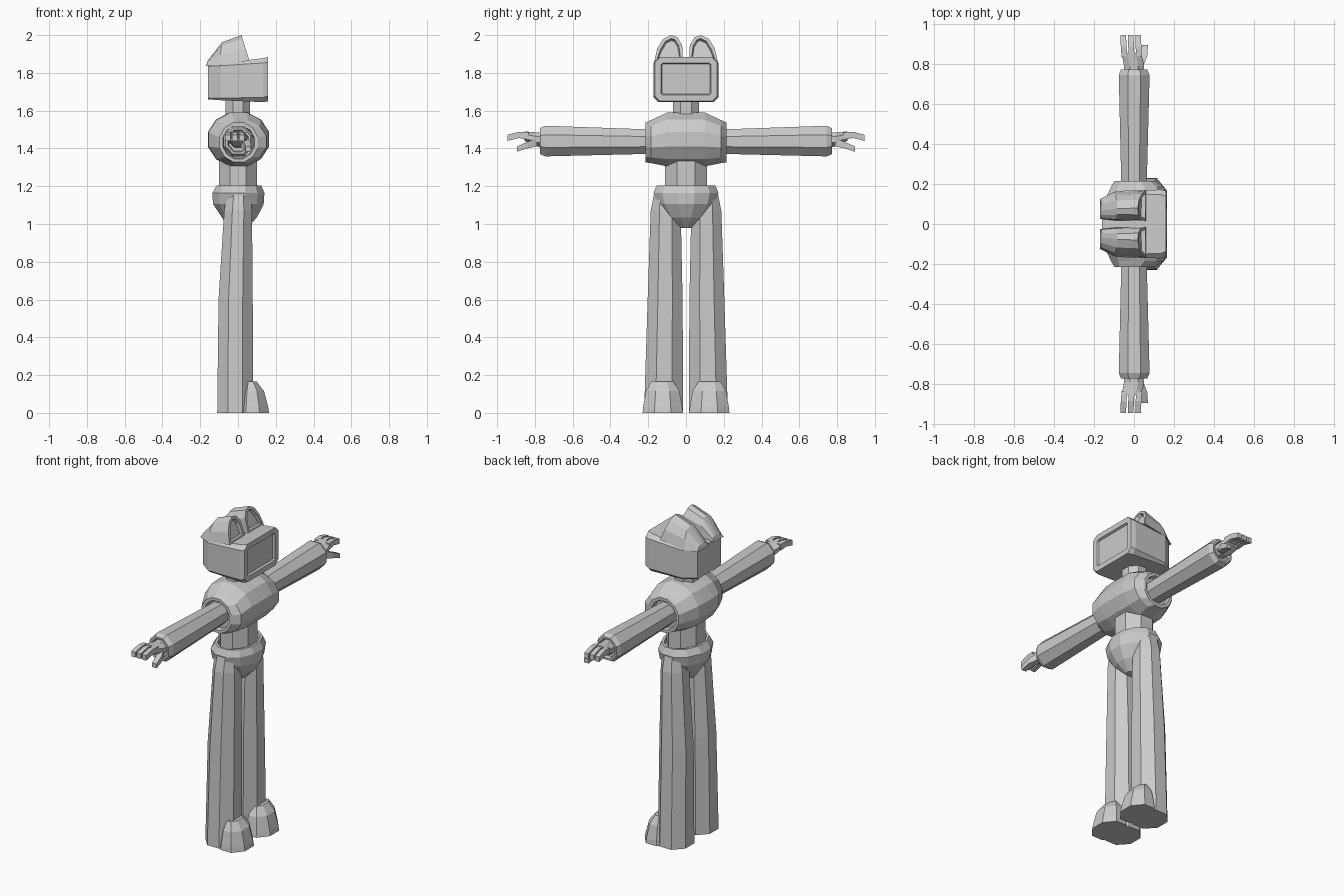
import bpy, bmesh, math
from mathutils import Vector

if "Cube" in bpy.data.objects:
    bpy.data.objects.remove(bpy.data.objects["Cube"])


def loft(name, rings, inset=None, both=False, mirror=False):
    """Skin equal-length point rings; optionally inset (width, depth) the last/both caps."""
    bm = bmesh.new()
    rows = [[bm.verts.new(p) for p in r] for r in rings]
    n = len(rows[0])
    for a, b in zip(rows, rows[1:]):
        for i in range(n):
            j = (i + 1) % n
            bm.faces.new((a[i], a[j], b[j], b[i]))
    caps = [bm.faces.new(rows[-1]), bm.faces.new(rows[0][::-1])]
    bmesh.ops.recalc_face_normals(bm, faces=bm.faces)
    if inset:
        bmesh.ops.inset_individual(bm, faces=caps if both else caps[:1],
                                   thickness=inset[0], depth=0)
        bmesh.ops.inset_individual(bm, faces=caps if both else caps[:1],
                                   thickness=0.006, depth=-inset[1])
    me = bpy.data.meshes.new(name)
    bm.to_mesh(me)
    bm.free()
    ob = bpy.data.objects.new(name, me)
    bpy.context.collection.objects.link(ob)
    if mirror:
        m = ob.modifiers.new("Mirror", 'MIRROR')
        m.use_axis = (False, True, False)
    return ob


def unit(n):
    return [(math.cos((i + .5) * math.tau / n), math.sin((i + .5) * math.tau / n))
            for i in range(n)]


def fit(n, lo_a, hi_a, lo_b, hi_b):
    """n-gon stretched to fill the given bounds."""
    k = math.cos(math.pi / n) if n % 4 == 0 else 1
    return [((lo_a + hi_a) / 2 + c / k * (hi_a - lo_a) / 2,
             (lo_b + hi_b) / 2 + s / k * (hi_b - lo_b) / 2) for c, s in unit(n)]


def ring_z(z, x0, x1, y0, y1, n=8):
    return [(a, b, z) for a, b in fit(n, x0, x1, y0, y1)]


def ring_y(y, x0, x1, z0, z1, n=8):
    return [(a, y, b) for a, b in fit(n, x0, x1, z0, z1)]


def box_x(x, w, z0, z1, ch):
    """Rectangle across x with chamfered corners."""
    pts = [(w - ch, z0), (w, z0 + ch), (w, z1 - ch), (w - ch, z1)]
    pts += [(-y, z) for y, z in reversed(pts)]
    return [(x, y, z) for y, z in pts]


# Head with recessed screen facing +x
loft("head", [box_x(-.16, .115, 1.66, 1.842, .008),
              box_x(-.09, .165, 1.655, 1.85, .012),
              box_x(.135, .172, 1.645, 1.878, .025),
              box_x(.16, .165, 1.65, 1.884, .028)], inset=(.035, .012))

# Ears: an arched section swept from back to front
ARCH = [(.0, 0), (.03, .62), (.2, .92), (.42, 1), (.7, .85), (.9, .48), (1, 0)]


def arch(x0, x1, z0, z1, y0, y1):
    return [(x0 + (x1 - x0) * v, y0 + (y1 - y0) * u, z0 + (z1 - z0) * v) for u, v in ARCH]


loft("ear", [arch(-.17, -.16, 1.835, 1.865, .025, .125),
             arch(-.10, -.085, 1.84, 1.962, .018, .16),
             arch(.06, .018, 1.865, 2.0, .016, .167)], inset=(.018, .02), mirror=True)

# Neck and waist
loft("neck", [ring_z(1.56, -.065, .063, -.07, .07), ring_z(1.67, -.065, .063, -.07, .07)])
loft("waist", [ring_z(1.17, -.10, .10, -.112, .112), ring_z(1.34, -.10, .10, -.112, .112)])

# Torso lofted sideways, ending in recessed shoulder sockets
half = [(.215, -.098, .105, 1.327, 1.537), (.185, -.115, .15, 1.322, 1.55),
        (.10, -.155, .163, 1.305, 1.59), (.04, -.16, .165, 1.305, 1.592)]
sections = half + [(-h[0],) + h[1:] for h in reversed(half)]
loft("torso", [ring_y(*s, n=12) for s in sections], inset=(.018, .025), both=True)

# Hips with rim around the waist
loft("hips", [ring_z(.98, -.05, .05, -.035, .035, 12), ring_z(1.035, -.085, .10, -.105, .105, 12),
              ring_z(1.105, -.132, .136, -.155, .155, 12),
              ring_z(1.165, -.136, .14, -.172, .172, 12),
              ring_z(1.205, -.112, .122, -.155, .155, 12)], inset=(.015, .02))

# Flared legs
loft("leg", [ring_z(0, -.11, .08, .015, .222), ring_z(.6, -.103, .078, .018, .203),
             ring_z(1.07, -.073, .074, .028, .187), ring_z(1.165, -.058, .065, .06, .168)],
     mirror=True)

# Feet poking out of the trouser hems
loft("foot", [ring_z(0, -.01, .165, .015, .23), ring_z(.03, -.005, .16, .02, .227),
              ring_z(.115, .01, .138, .035, .212), ring_z(.165, .035, .1, .065, .185)],
     mirror=True)

# Sleeves with open cuffs
loft("arm", [ring_y(.17, -.063, .063, 1.372, 1.5), ring_y(.745, -.076, .078, 1.358, 1.52),
             ring_y(.772, -.065, .066, 1.37, 1.508)], inset=(.012, .02), mirror=True)


def quad_y(y, x0, x1, z0, z1):
    return [(x0, y, z0), (x1, y, z0), (x1, y, z1), (x0, y, z1)]


# Hands: palm, three fingers and a lower thumb
loft("palm", [ring_y(.74, -.045, .045, 1.405, 1.485), ring_y(.79, -.05, .05, 1.41, 1.485),
              ring_y(.855, -.062, .036, 1.44, 1.49)], mirror=True)
for i in range(3):
    x = -.066 + i * .037
    loft("finger", [quad_y(.835, x + .004, x + .032, 1.447, 1.486),
                    quad_y(.885, x, x + .029, 1.455, 1.488),
                    quad_y(.945, x - .002, x + .026, 1.44, 1.472)], mirror=True)
loft("thumb", [quad_y(.79, .01, .046, 1.412, 1.455), quad_y(.84, .03, .066, 1.4, 1.435),
               quad_y(.895, .04, .07, 1.383, 1.41)], mirror=True)
